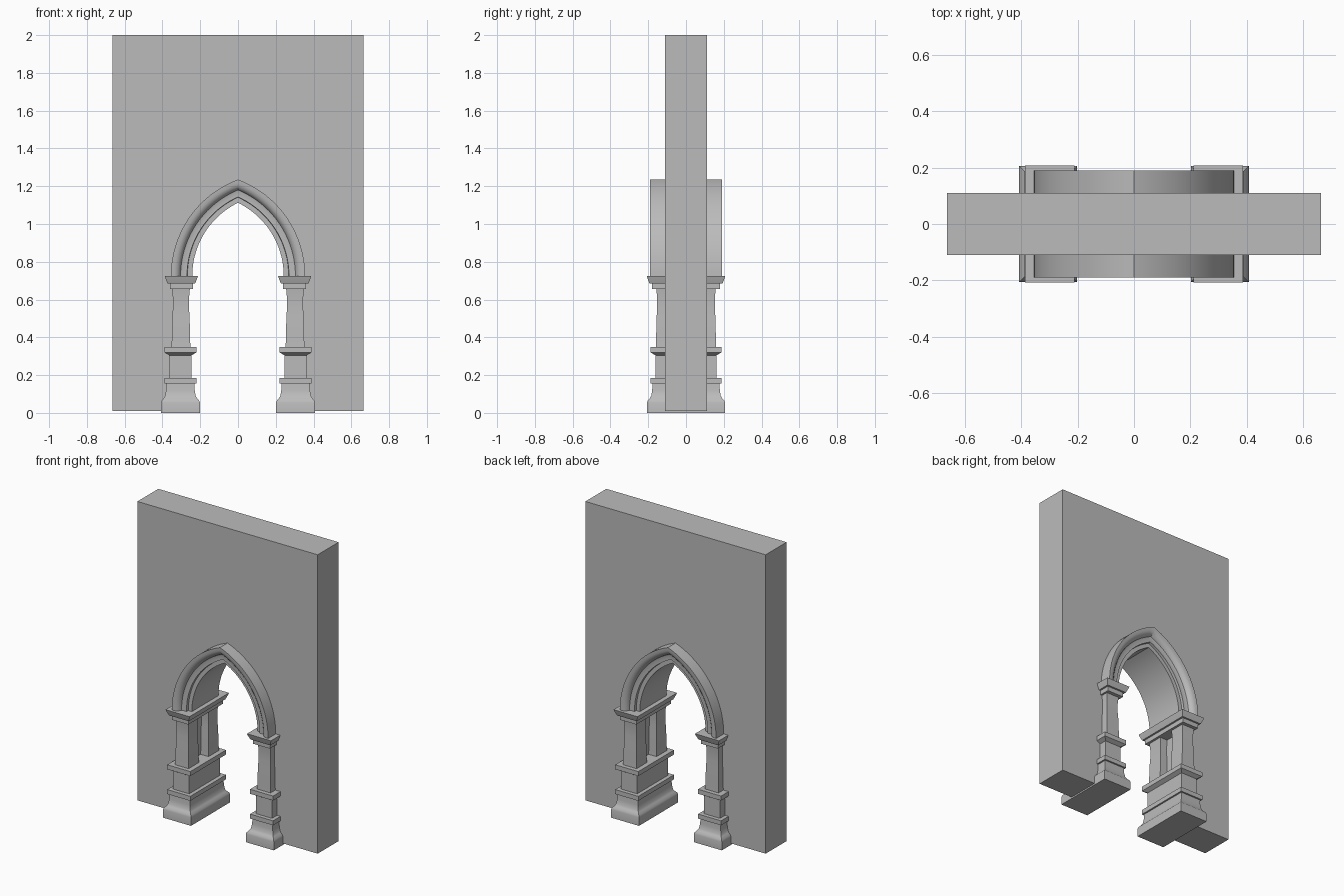
import bpy, bmesh, math

cube = bpy.data.objects.get("Cube")
if cube:
    bpy.data.objects.remove(cube)

stone = bpy.data.materials.new("grey_stone")
stone.use_nodes = True
grey = (0.5, 0.5, 0.5, 1)
stone.diffuse_color = grey
stone.node_tree.nodes["Principled BSDF"].inputs["Base Color"].default_value = grey

SPRING = 0.725    # height where the arch starts
OFFSET = 0.189    # arc centres sit this far across the middle
STEPS = 20


def arc(x):
    """Right half of a pointed arch whose foot is at x, from foot to apex."""
    r = x + OFFSET
    end = math.acos(OFFSET / r)
    return [(r * math.cos(end * i / STEPS) - OFFSET,
             SPRING + r * math.sin(end * i / STEPS)) for i in range(STEPS + 1)]


def finish(name, bm, smooth=False):
    bmesh.ops.recalc_face_normals(bm, faces=bm.faces)
    mesh = bpy.data.meshes.new(name)
    bm.to_mesh(mesh)
    bm.free()
    mesh.materials.append(stone)
    obj = bpy.data.objects.new(name, mesh)
    bpy.context.collection.objects.link(obj)
    if smooth:
        bpy.ops.object.select_all(action="DESELECT")
        obj.select_set(True)
        bpy.context.view_layer.objects.active = obj
        bpy.ops.object.shade_smooth_by_angle(angle=math.radians(30))
    return obj


def rect_loft(name, cx, cy, extra_y, profile):
    """Stack of rectangles; profile holds (z, half width) pairs."""
    bm = bmesh.new()
    rings = []
    for z, h in profile:
        d = h + extra_y
        rings.append([bm.verts.new((cx + sx * h, cy + sy * d, z))
                      for sx, sy in ((-1, -1), (1, -1), (1, 1), (-1, 1))])
    for a, b in zip(rings, rings[1:]):
        for i in range(4):
            j = (i + 1) % 4
            bm.faces.new((a[i], a[j], b[j], b[i]))
    bm.faces.new(rings[0])
    bm.faces.new(rings[-1])
    return finish(name, bm, True)


# Wall slab with a pointed doorway hidden behind the surround
W, D, FOOT, DOOR = 0.664, 0.11, 0.01, 0.31
half = [(W, 2), (W, FOOT), (DOOR, FOOT)] + arc(DOOR)
outline = half + [(-x, z) for x, z in reversed(half[:-1])]
bm = bmesh.new()
face = bm.faces.new([bm.verts.new((x, -D, z)) for x, z in outline])
extruded = bmesh.ops.extrude_face_region(bm, geom=[face])["geom"]
bmesh.ops.translate(bm, vec=(0, 2 * D, 0),
                    verts=[v for v in extruded if isinstance(v, bmesh.types.BMVert)])
finish("wall", bm)

# Arch moulding: section as (foot x, depth), mirrored front to back
section = [(0.242, 0.14), (0.268, 0.14), (0.27, 0.157), (0.296, 0.157),
           (0.304, 0.16), (0.309, 0.172), (0.32, 0.183), (0.335, 0.189), (0.355, 0.19)]
section = [(x, -y) for x, y in section] + [(x, y) for x, y in reversed(section)]
bm = bmesh.new()
strips = []
for x, y in section:
    path = arc(x)
    path += [(-px, pz) for px, pz in reversed(path[:-1])]
    strips.append([bm.verts.new((px, y, pz)) for px, pz in path])
for a, b in zip(strips, strips[1:] + strips[:1]):
    for i in range(len(a) - 1):
        bm.faces.new((a[i], a[i + 1], b[i + 1], b[i]))
for end in (0, -1):
    bm.faces.new([s[end] for s in strips])
finish("arch_moulding", bm, True)

# Piers: pedestal, paired shafts and capital on each side
pedestal = [(0, 0.103), (0.055, 0.103), (0.066, 0.099), (0.078, 0.088), (0.09, 0.081),
            (0.12, 0.076), (0.155, 0.074), (0.155, 0.085), (0.185, 0.085), (0.185, 0.059),
            (0.305, 0.059), (0.32, 0.085), (0.35, 0.085)]
shaft = [(0.35, 0.05), (0.4, 0.048), (0.5, 0.046), (0.55, 0.043), (0.61, 0.043), (0.655, 0.047)]
capital = [(0.655, 0.061), (0.685, 0.061), (0.685, 0.073), (0.715, 0.085), (0.725, 0.088)]
for side, s in (("left", 1), ("right", -1)):
    rect_loft(side + "_pedestal", s * 0.305, 0, 0.103, pedestal)
    rect_loft(side + "_capital", s * 0.3, 0, 0.12, capital)
    for place, f in (("front", -1), ("back", 1)):
        rect_loft(f"{side}_{place}_shaft", s * 0.302, f * 0.105, 0.005, shaft)
